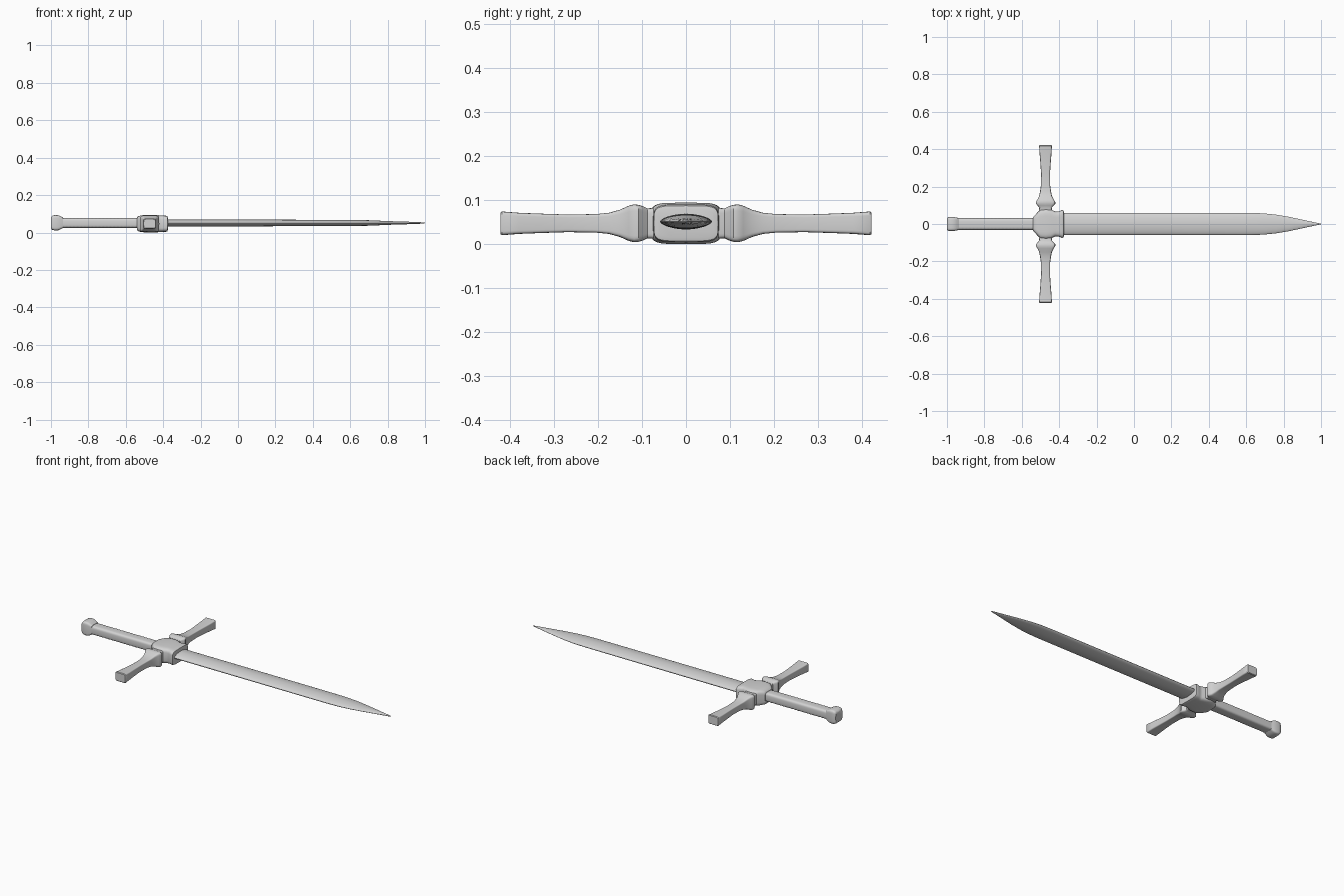
import bpy
import bmesh
from math import cos, sin, tau, radians, copysign
from mathutils import Vector

cube = bpy.data.objects.get("Cube")
if cube:
    bpy.data.objects.remove(cube)

steel = bpy.data.materials.new("light grey steel")
steel.use_nodes = True
grey = (0.65, 0.65, 0.65, 1)
steel.diffuse_color = grey
steel.node_tree.nodes["Principled BSDF"].inputs["Base Color"].default_value = grey

MID_Z = 0.047
GUARD_X = -0.473


def rounded(value, power):
    return copysign(abs(value) ** (2 / power), value)


def loft(name, sections, place, power=5, sides=32, angle=40):
    """Skin rounded sections (position, half width, half height) along a line."""
    bm = bmesh.new()
    rings = []
    for pos, wide, high in sections:
        ring = []
        for i in range(sides):
            t = tau * i / sides
            ring.append(bm.verts.new(place(pos, wide * rounded(cos(t), power),
                                           high * rounded(sin(t), power))))
        rings.append(ring)
    for a, b in zip(rings, rings[1:]):
        for i in range(sides):
            j = (i + 1) % sides
            bm.faces.new((a[i], a[j], b[j], b[i]))
    bm.faces.new(rings[0])
    bm.faces.new(rings[-1])
    bmesh.ops.recalc_face_normals(bm, faces=bm.faces)
    mesh = bpy.data.meshes.new(name)
    bm.to_mesh(mesh)
    bm.free()
    mesh.materials.append(steel)
    obj = bpy.data.objects.new(name, mesh)
    bpy.context.collection.objects.link(obj)
    bpy.ops.object.select_all(action='DESELECT')
    obj.select_set(True)
    bpy.context.view_layer.objects.active = obj
    bpy.ops.object.shade_smooth_by_angle(angle=radians(angle))
    return obj


def along_x(z):
    return lambda pos, u, v: Vector((pos, u, z + v))


# Blade: ridged lens section with a long curved point
loft("blade", [(-0.40, 0.059, 0.018), (0.0, 0.059, 0.018), (0.4, 0.059, 0.017),
               (0.62, 0.059, 0.016), (0.69, 0.057, 0.015), (0.76, 0.050, 0.012),
               (0.83, 0.038, 0.009), (0.90, 0.023, 0.007), (0.96, 0.010, 0.005),
               (0.99, 0.004, 0.003), (1.0, 0.001, 0.001)],
     along_x(0.051), power=1.75, angle=30)

# Grip: rounded bar with faint wrapped rings
rings = 22
grip = []
for i in range(rings * 2 + 1):
    swell = 0.0012 * (i % 2)
    grip.append((-0.955 + 0.43 * i / (rings * 2), 0.031 + swell / 2, 0.026 + swell))
loft("grip", grip, along_x(0.051), power=4)

# Pommel: flared cap
loft("pommel", [(-0.935, 0.031, 0.027), (-0.947, 0.034, 0.034),
                (-0.960, 0.037, 0.040), (-0.980, 0.037, 0.041),
                (-0.994, 0.036, 0.037), (-1.0, 0.031, 0.030)],
     along_x(0.052), power=6)

# Guard centre block with the collar that holds the blade
loft("guard_block", [(-0.541, 0.036, 0.032), (-0.534, 0.042, 0.040),
                     (-0.515, 0.063, 0.045), (-0.500, 0.078, 0.046),
                     (-0.473, 0.081, 0.047), (-0.445, 0.079, 0.047),
                     (-0.422, 0.066, 0.045), (-0.405, 0.067, 0.044),
                     (-0.385, 0.074, 0.043), (-0.377, 0.073, 0.040),
                     (-0.375, 0.064, 0.032)],
     along_x(MID_Z), power=5)

# Crossguard arms: pinched root, flared shoulder, slim neck, widening end
arm = [(0.05, 0.040, 0.036), (0.088, 0.033, 0.034), (0.098, 0.042, 0.039),
       (0.108, 0.052, 0.042), (0.118, 0.052, 0.043), (0.130, 0.044, 0.040),
       (0.150, 0.034, 0.031), (0.175, 0.029, 0.024), (0.205, 0.025, 0.021),
       (0.270, 0.024, 0.020), (0.330, 0.028, 0.022), (0.380, 0.032, 0.024),
       (0.418, 0.034, 0.027), (0.422, 0.031, 0.024)]
for side, label in ((-1, "right"), (1, "left")):
    loft(label + "_guard_arm", arm,
         lambda pos, u, v: Vector((GUARD_X + u, side * pos, MID_Z + v)), power=8)
